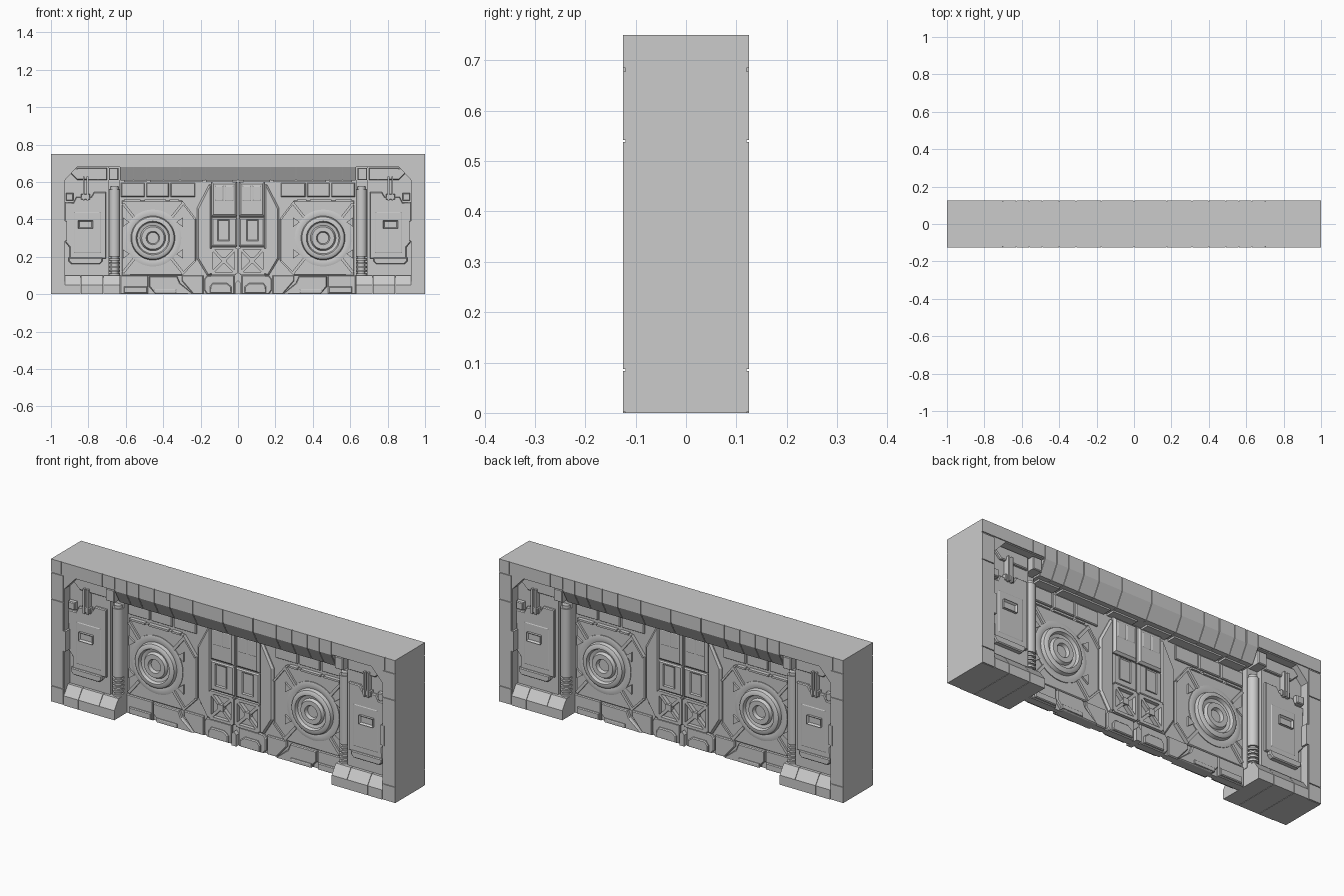
import bpy, bmesh, math
from mathutils import Vector

cube = bpy.data.objects.get("Cube")
if cube:
    bpy.data.objects.remove(cube, do_unlink=True)

grey = bpy.data.materials.new("wall_grey")
grey.use_nodes = True
COLOUR = (.6, .6, .6, 1)
grey.diffuse_color = COLOUR
grey.node_tree.nodes["Principled BSDF"].inputs["Base Color"].default_value = COLOUR

# Depth levels, measured outwards from the middle of the wall
STEP = .01
LIP = STEP / 2
SEAM = STEP / 5
FULL = .125
SKIN = FULL - LIP
BAY = .075
CORE = .012
TOP = .75
BAND = .68
SOFFIT = .61
BAY_INNER, BAY_OUTER = .63, .925


def finish(name, bm, smooth=False):
    """Drop faces on the mirror planes, then mirror the quarter in x and y."""
    bmesh.ops.recalc_face_normals(bm, faces=bm.faces)
    inner = [face for face in bm.faces
             if any(all(abs(vert.co[axis]) < SEAM / 9 for vert in face.verts) for axis in range(2))]
    bmesh.ops.delete(bm, geom=inner, context='FACES')
    mesh = bpy.data.meshes.new(name)
    bm.to_mesh(mesh)
    bm.free()
    mesh.materials.append(grey)
    part = bpy.data.objects.new(name, mesh)
    bpy.context.collection.objects.link(part)
    part.modifiers.new("mirror", 'MIRROR').use_axis = (True, True, False)
    if smooth:
        bpy.ops.object.select_all(action='DESELECT')
        part.select_set(True)
        bpy.context.view_layer.objects.active = part
        bpy.ops.object.shade_smooth_by_angle(angle=math.radians(35))


def extrude(bm, points, shift):
    face = bm.faces.new([bm.verts.new(point) for point in points])
    geom = bmesh.ops.extrude_face_region(bm, geom=[face])["geom"]
    moved = [item for item in geom if isinstance(item, bmesh.types.BMVert)]
    bmesh.ops.translate(bm, vec=shift, verts=moved)
    bmesh.ops.recalc_face_normals(bm, faces=bm.faces)


def plate(name, outline, front, inset=0, rise=LIP):
    """Outline in x and z, pushed out to a depth, with an inset face raised or sunk."""
    bm = bmesh.new()
    extrude(bm, [(x, 0, z) for x, z in outline], (0, -front, 0))
    if inset:
        cap = min(bm.faces, key=lambda face: face.calc_center_median().y)
        bmesh.ops.inset_region(bm, faces=[cap], thickness=inset, depth=rise)
    finish(name, bm)


def box(name, left, right, low, high, front, inset=0, rise=LIP):
    plate(name, [(left, low), (right, low), (right, high), (left, high)], front, inset, rise)


def bar(name, start, end, front, width=STEP):
    start, end = Vector(start), Vector(end)
    side = (end - start).orthogonal().normalized() * width / 2
    plate(name, [start + side, end + side, end - side, start - side], front)


def beam(name, left, right, profile):
    """Depth and height profile swept along x."""
    bm = bmesh.new()
    extrude(bm, [(left, -depth, z) for depth, z in profile], (right - left, 0, 0))
    finish(name, bm)


def lathe(name, profile, centre, axis):
    """Radius and distance profile spun round an axis."""
    bm = bmesh.new()
    axis, centre = Vector(axis), Vector(centre)
    verts = [bm.verts.new(centre + Vector((radius, 0, 0)) + axis * along) for radius, along in profile]
    edges = [bm.edges.new(pair) for pair in zip(verts, verts[1:])]
    bmesh.ops.spin(bm, geom=verts + edges, cent=centre, axis=axis, angle=math.tau, steps=48)
    bmesh.ops.remove_doubles(bm, verts=bm.verts, dist=SEAM / 9)
    finish(name, bm, True)


def rod(name, radius, low, high):
    """Upright cylinder on the line of the side column."""
    profile = [(0, low), (radius, low), (radius, high), (0, high)]
    lathe(name, profile, (.66, -.05, 0), (0, 0, 1))


# Outer frame, covered in thin skin panels
box("end_wall", BAY_OUTER, 1, 0, TOP, SKIN)
box("top_corner", BAY_INNER, BAY_OUTER, BAND, TOP, SKIN)
plate("corner_gusset", [(BAY_OUTER, SOFFIT), (BAY_OUTER, BAND), (.86, BAND)], SKIN)
heights = [0, .085, .54, BAND]
for low, high in zip(heights, heights[1:]):
    box("end_skin", BAY_OUTER + LIP, 1, low + SEAM, high - SEAM, FULL)
edges = [BAY_INNER, .7, .94, 1]
for left, right in zip(edges, edges[1:]):
    box("corner_skin", left + SEAM, right, BAND + LIP, TOP, FULL)
box("side_cleat", .915, .938, .285, .39, FULL + SEAM / 9)

# Top beam with a sloped, segmented underside
beam("top_beam", 0, BAY_INNER, [(0, TOP), (SKIN, TOP), (SKIN, BAND), (.083, SOFFIT), (0, SOFFIT)])
cuts = [0, .175, .31, .4, .49, .56, BAY_INNER]
for left, right in zip(cuts, cuts[1:]):
    beam("beam_segment", left + SEAM, right - SEAM,
         [(.1, TOP), (FULL, TOP), (FULL, BAND), (.086, SOFFIT - SEAM), (.06, SOFFIT - SEAM), (.09, BAND)])
for left, right in [(.03, .17), (.19, .47), (.49, SOFFIT)]:
    box("beam_rail", left, right, SOFFIT - STEP, SOFFIT, .06)

# Side bay with its sloped base
box("side_bay", .69, BAY_OUTER, .09, BAND, BAY)
for left, right in [(BAY_INNER, .72), (.72, .84), (.84, BAY_OUTER)]:
    beam("side_base", left + SEAM, right, [(0, 0), (FULL, 0), (FULL, .05), (.09, .1), (0, .1)])
plate("bay_door", [(.705, .19), (.9, .19), (.9, .25), (BAY_OUTER, .28), (BAY_OUTER, .49),
                   (.88, .49), (.865, .52), (.785, .52), (.77, .545), (.705, .545)], BAY + STEP, LIP)
box("door_panel", .735, .875, .22, .44, BAY + STEP + LIP, LIP, SEAM)
box("door_handle", .775, .855, .35, .395, BAY + 3 * STEP, STEP, -STEP)
plate("door_latch", [(.725, .195), (.905, .195), (.905, .175), (.89, .16), (.74, .16), (.725, .175)],
      BAY + 2 * STEP, LIP)
for left in (.8, .82):
    box("lift_rail", left, left + STEP, .5, BAY_INNER, BAY + 3 * STEP)
box("lift_rail_foot", .79, .84, .505, .535, BAY + 2 * STEP, LIP)
plate("bay_lintel", [(.7, SOFFIT), (.86, SOFFIT), (.9, .65), (.87, .675), (.7, .675)], BAY + STEP, LIP)
box("corner_block", .64, .69, SOFFIT, .675, .11, LIP)
box("hinge_block", .88, .92, .5, .54, BAY + 2 * STEP, LIP)

# Rounded column with a stack of rings at its foot
box("column_back", BAY_INNER, .69, .09, BAND, .045)
rod("side_column", .029, .2, .56)
rod("column_cap", .022, .56, .575)
rod("column_core", .02, .1, .2)
for ring in range(5):
    low = .1 + 2 * STEP * ring
    rod("column_ring", .029, low, low + STEP)

# Thin middle wall
box("middle_wall", 0, BAY_INNER + LIP, 0, .65, CORE)
for left, right in [(.23, .36), (.37, .49), (.5, .625)]:
    box("upper_plate", left, right, .52, .594, CORE + LIP, LIP)

# Turbine housing and stepped rings
CX, CZ = .455, .3
plate("turbine_pad", [(.225, .18), (.225, .4), (.3, .5), (.62, .5), (.62, .1), (.3, .1)],
      CORE + LIP, LIP)
rings = [(.152, .01), (.152, .026), (.135, .03), (.118, .026), (.113, .044), (.103, .05), (.09, .05),
         (.084, .034), (.068, .03), (.06, .045), (.036, .045), (.03, .028), (0, .028)]
lathe("turbine_rings", rings, (CX, 0, CZ), (0, -1, 0))
for across in (-1, 1):
    for up in (-1, 1):
        def corner(x, z):
            return CX + across * x, CZ + up * z
        bar("diagonal_strut", corner(.1, .11), corner(.16, .185), CORE + 2 * STEP, STEP + LIP)
        plate("pad_gusset", [corner(.16, .06), corner(.16, .11), corner(.125, .085)], CORE + 2 * STEP)
for left, right in [(.315, .365), (.385, .5), (.52, SOFFIT)]:
    box("pad_top_rail", left, right, .5 - LIP, .5 + LIP, CORE + 2 * STEP)
bar("pad_upper_slant", (.228, .4), (.3, .495), CORE + 2 * STEP)
bar("pad_lower_slant", (.228, .18), (.3, .105), CORE + 2 * STEP)

# Centre tower: flank, upper pads, pockets
HALF = .142
plate("tower_flank", [(HALF, .1), (HALF, .585), (.155, .585), (.22, .46), (.22, .19), (.165, .1)],
      CORE + LIP, STEP, STEP)
box("upper_pad", LIP, HALF, .415, .6, CORE + STEP, STEP + LIP, STEP)
for left in (.024, .078):
    box("pad_inlay", left, left + .046, .5, .58, CORE + 2 * STEP, LIP, SEAM)
box("pocket_panel", LIP, HALF, .255, .41, CORE + STEP, STEP)
box("pocket", .045, .11, .285, .4, CORE + 2 * STEP, STEP + LIP, -STEP)

# Cross-braced truss
LOW, HIGH = .11, .245
corners = [(STEP, LOW), (HALF, LOW), (HALF, HIGH), (STEP, HIGH)]
for index, start in enumerate(corners):
    for end in corners[index + 1:]:
        bar("truss_bar", start, end, CORE + 2 * STEP, STEP + LIP)
box("truss_hub", .06, .092, .163, .195, CORE + 2 * STEP + LIP)

# Plates along the bottom edge
plate("centre_foot", [(.02, 0), (.165, 0), (.18, .02), (.18, .08), (.165, .1), (.02, .1)], 2 * STEP, LIP)
plate("foot_clamp", [(.035, LIP), (.15, LIP), (.15, .04), (.135, .06), (.06, .06), (.035, .04)],
      3 * STEP, LIP)
plate("centre_peg", [(0, 0), (.014, 0), (.014, .06), (0, BAY)], 3 * STEP + LIP)
plate("foot_link", [(.185, 0), (.24, 0), (.3, .07), (.3, .1), (.185, .1)], 2 * STEP - SEAM, LIP)
plate("turbine_foot", [(.24, 0), (.44, 0), (.475, .04), (.475, .095), (.325, .095), (.31, .06)],
      2 * STEP + LIP, LIP)
box("foot_step", .33, .45, LIP, .025, 3 * STEP + LIP, LIP, SEAM)
box("outer_foot", .48, BAY_INNER, 0, .1, 2 * STEP, LIP)
box("outer_foot_step", .485, SOFFIT, LIP, .04, 3 * STEP, LIP)
